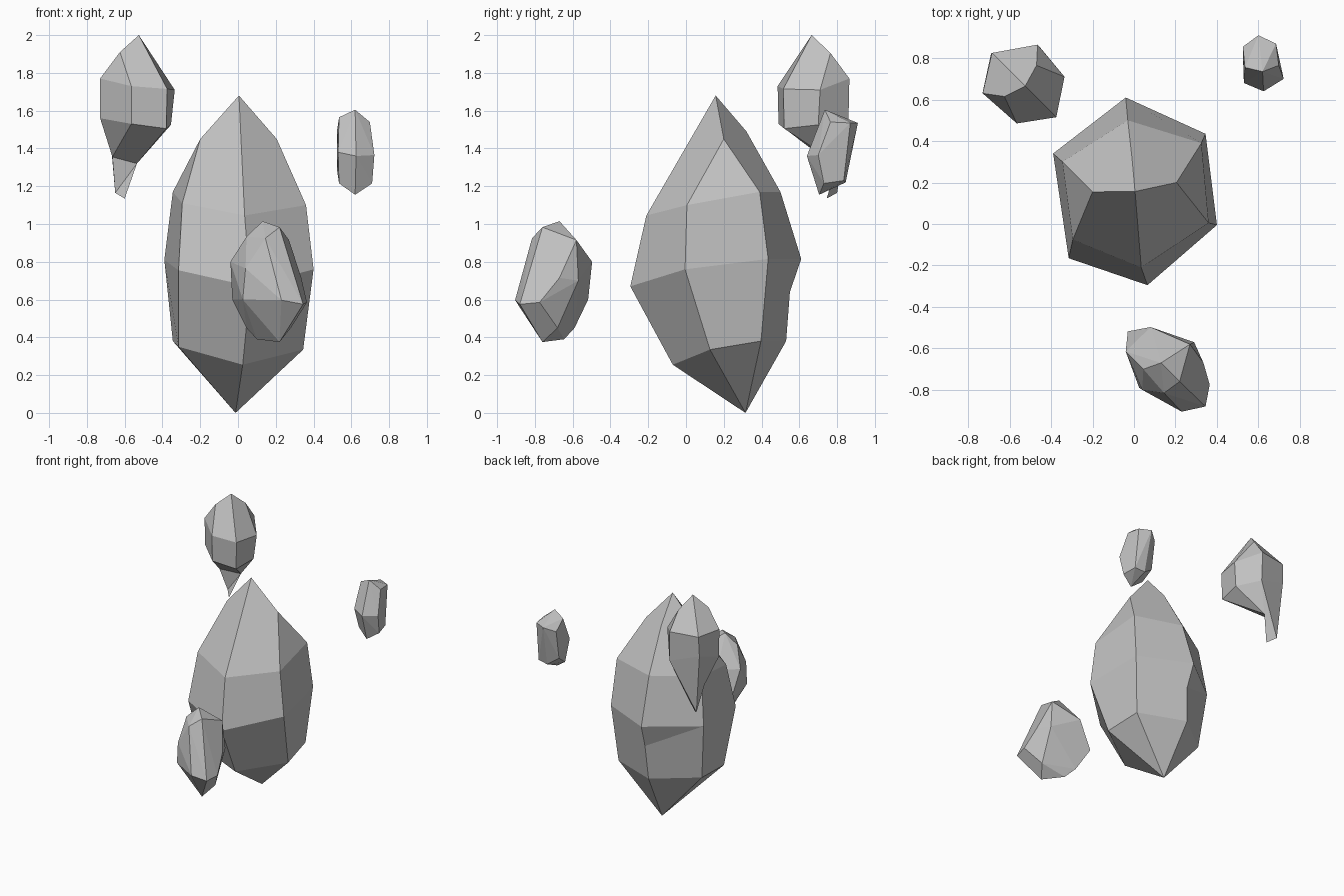
import bpy
import bmesh

cube = bpy.data.objects.get("Cube")
if cube:
    bpy.data.objects.remove(cube, do_unlink=True)

# One plain stone material
stone = bpy.data.materials.new("stone_grey")
stone.use_nodes = True
GREY = (0.53, 0.53, 0.53, 1.0)
stone.diffuse_color = GREY
stone.node_tree.nodes["Principled BSDF"].inputs["Base Color"].default_value = GREY


def finish(bm, name):
    """Turn a bmesh into a flat-shaded stone object."""
    bmesh.ops.recalc_face_normals(bm, faces=bm.faces[:])
    mesh = bpy.data.meshes.new(name)
    bm.to_mesh(mesh)
    bm.free()
    mesh.materials.append(stone)
    obj = bpy.data.objects.new(name, mesh)
    bpy.context.collection.objects.link(obj)


def add_ring(bm, points):
    return [bm.verts.new(p) for p in points]


def crown(bm, ring, apex, right, left):
    """Cap a six-sided ring with an apex and two shoulder points."""
    t, r, l = add_ring(bm, (apex, right, left))
    a, b, c, d, e, f = ring
    for face in ((t, r, b, a), (r, c, b), (t, d, c, r),
                 (t, l, e, d), (l, f, e), (t, a, f, l)):
        bm.faces.new(face)
    return t


def loft(bm, upper, lower):
    n = len(upper)
    for i in range(n):
        j = (i + 1) % n
        bm.faces.new((upper[i], upper[j], lower[j], lower[i]))


def split(bm, v1, v2, point):
    """Insert a bend point in the edge between two vertices."""
    edge = bm.edges.get((v1, v2))
    new_vert = bmesh.utils.edge_split(edge, v1, 0.5)[1]
    new_vert.co = point
    return new_vert


def hull_rock(name, points):
    """Small faceted stone wrapped around its corner points."""
    bm = bmesh.new()
    add_ring(bm, points)
    out = bmesh.ops.convex_hull(bm, input=bm.verts[:])
    loose = [v for v in bm.verts if not v.link_faces]
    bmesh.ops.delete(bm, geom=loose, context='VERTS')
    bmesh.ops.dissolve_limit(bm, angle_limit=0.06,
                             verts=bm.verts[:], edges=bm.edges[:])
    finish(bm, name)


# Large central crystal: three rings, ridged crown, pointed base
bm = bmesh.new()
shoulder = add_ring(bm, [
    (0.035, -0.21, 1.045), (0.36, 0.005, 1.10), (0.325, 0.39, 1.17),
    (-0.03, 0.50, 1.17), (-0.345, 0.30, 1.17), (-0.295, -0.075, 1.11)])
waist = add_ring(bm, [
    (0.065, -0.295, 0.67), (0.40, -0.005, 0.76), (0.345, 0.435, 0.815),
    (-0.04, 0.61, 0.815), (-0.39, 0.34, 0.81), (-0.315, -0.165, 0.755)])
foot = add_ring(bm, [
    (0.025, -0.07, 0.255), (0.345, 0.127, 0.335), (0.306, 0.397, 0.38),
    (-0.047, 0.53, 0.38), (-0.345, 0.296, 0.38), (-0.315, -0.02, 0.35)])
apex = crown(bm, shoulder, (0.005, 0.157, 1.68),
             (0.205, 0.20, 1.45), (-0.20, 0.155, 1.45))
loft(bm, shoulder, waist)
loft(bm, waist, foot)
base = bm.verts.new((-0.013, 0.315, 0.0))
for i in range(6):
    bm.faces.new((foot[i], foot[(i + 1) % 6], base))
split(bm, apex, shoulder[3], (-0.01, 0.32, 1.49))
# Chipped notch on the rear edge
notch = split(bm, waist[3], foot[3], (-0.03, 0.55, 0.64))
bmesh.ops.connect_verts(bm, verts=[notch, waist[4]])
finish(bm, "main_crystal")

# Upper floating shard with a narrow twisted tail
bm = bmesh.new()
upper = add_ring(bm, [
    (-0.375, 0.515, 1.715), (-0.335, 0.71, 1.71), (-0.465, 0.865, 1.77),
    (-0.685, 0.825, 1.77), (-0.73, 0.63, 1.77), (-0.565, 0.485, 1.73)])
lower = add_ring(bm, [
    (-0.38, 0.52, 1.505), (-0.355, 0.70, 1.525), (-0.46, 0.86, 1.54),
    (-0.69, 0.82, 1.62), (-0.73, 0.635, 1.56), (-0.565, 0.49, 1.53)])
crown(bm, upper, (-0.525, 0.665, 2.0), (-0.47, 0.765, 1.905), (-0.625, 0.615, 1.91))
loft(bm, upper, lower)
b, c, d, e, f, a = lower
g1, g2, tip, tip2 = add_ring(bm, [
    (-0.535, 0.80, 1.32), (-0.665, 0.72, 1.355),
    (-0.60, 0.745, 1.135), (-0.65, 0.80, 1.165)])
for face in ((b, c, g1), (c, d, g1), (a, b, g1, g2), (f, a, g2),
             (e, f, g2, tip2), (d, e, tip2), (d, tip2, tip, g1),
             (g1, tip, tip2, g2)):
    bm.faces.new(face)
finish(bm, "upper_shard")

# Smallest floating shard, leaning backwards
hull_rock("small_shard", [
    (0.62, 0.735, 1.605), (0.535, 0.755, 1.565), (0.698, 0.765, 1.54),
    (0.625, 0.64, 1.36), (0.722, 0.70, 1.365), (0.685, 0.87, 1.535),
    (0.60, 0.91, 1.535), (0.525, 0.855, 1.50), (0.53, 0.68, 1.38),
    (0.62, 0.705, 1.155), (0.71, 0.73, 1.215), (0.69, 0.835, 1.23),
    (0.61, 0.845, 1.22), (0.525, 0.82, 1.28), (0.535, 0.73, 1.215)])

# Front floating shard, tilted towards the viewer
hull_rock("front_shard", [
    (0.13, -0.67, 1.015), (0.22, -0.76, 0.983), (0.045, -0.70, 0.933),
    (0.27, -0.58, 0.915), (0.145, -0.815, 0.925), (0.08, -0.497, 0.80),
    (-0.04, -0.615, 0.80), (0.04, -0.80, 0.765), (0.17, -0.845, 0.785),
    (0.29, -0.57, 0.70), (0.335, -0.67, 0.715), (0.365, -0.775, 0.585),
    (0.345, -0.88, 0.575), (0.23, -0.905, 0.597), (0.025, -0.79, 0.60),
    (-0.03, -0.518, 0.60), (0.22, -0.76, 0.375), (0.10, -0.645, 0.39),
    (0.045, -0.59, 0.45), (0.28, -0.68, 0.45)])
